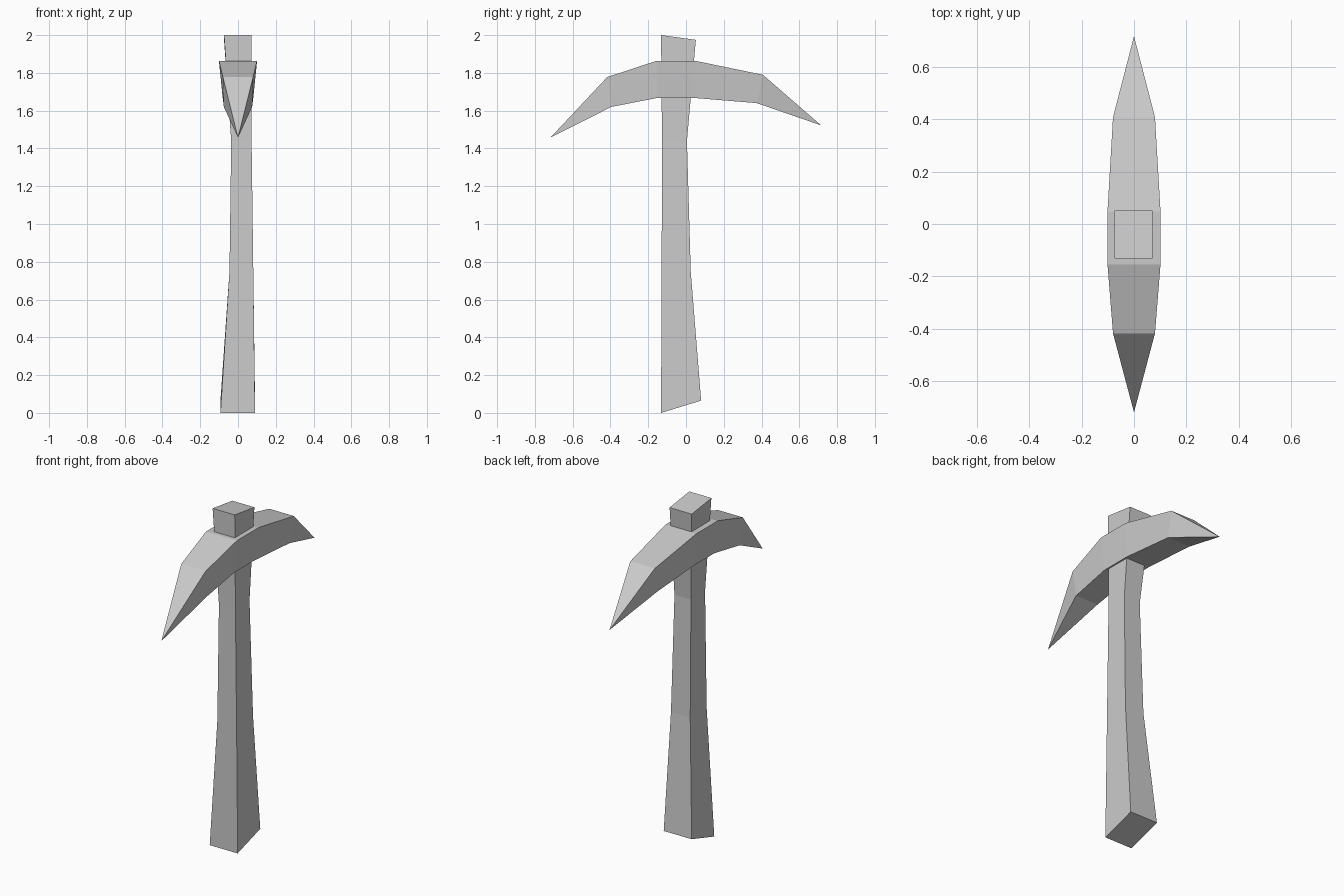
import bpy

if "Cube" in bpy.data.objects:
    bpy.data.objects.remove(bpy.data.objects["Cube"])


def loft(name, rings, tips=(None, None)):
    """Skin 4-sided rings; each end is closed by a cap or drawn to a tip point."""
    verts = [p for ring in rings for p in ring]
    faces = []
    for i in range(len(rings) - 1):
        for j in range(4):
            k = (j + 1) % 4
            faces.append((4 * i + j, 4 * i + k, 4 * i + 4 + k, 4 * i + 4 + j))
    for end, tip in enumerate(tips):
        base = end * 4 * (len(rings) - 1)
        loop = [base + j for j in range(4)]
        if end == 0:
            loop.reverse()
        if tip is None:
            faces.append(tuple(loop))
        else:
            verts.append(tip)
            for j in range(4):
                faces.append((loop[j], loop[(j + 1) % 4], len(verts) - 1))
    mesh = bpy.data.meshes.new(name)
    mesh.from_pydata(verts, [], faces)
    mesh.update()
    obj = bpy.data.objects.new(name, mesh)
    bpy.context.collection.objects.link(obj)
    return obj


# Handle: x left, x right, y front, y back, z front, z back
handle_sections = [
    (-0.093, 0.090, -0.132, 0.080, 0.000, 0.065),
    (-0.045, 0.081, -0.129, 0.025, 0.750, 0.750),
    (-0.036, 0.072, -0.127, 0.005, 1.440, 1.440),
    (-0.074, 0.071, -0.132, 0.052, 2.000, 1.975),
]
loft("handle", [
    [(x0, y0, z0), (x1, y0, z0), (x1, y1, z1), (x0, y1, z1)]
    for x0, x1, y0, y1, z0, z1 in handle_sections
])

# Pick head: half width, y, z of the top edge, then of the bottom edge
head_sections = [
    (0.080, -0.417, 1.778, 0.075, -0.395, 1.620),
    (0.101, -0.155, 1.864, 0.081, -0.150, 1.668),
    (0.101, 0.048, 1.864, 0.081, 0.035, 1.668),
    (0.080, 0.407, 1.790, 0.075, 0.375, 1.640),
]
loft("pick_head", [
    [(-wt, yt, zt), (wt, yt, zt), (wb, yb, zb), (-wb, yb, zb)]
    for wt, yt, zt, wb, yb, zb in head_sections
], tips=((0, -0.718, 1.457), (0, 0.716, 1.522)))

# Make all face normals point outward
import bmesh
for obj in bpy.context.collection.objects:
    bm = bmesh.new()
    bm.from_mesh(obj.data)
    bmesh.ops.recalc_face_normals(bm, faces=bm.faces)
    bm.to_mesh(obj.data)
    bm.free()
